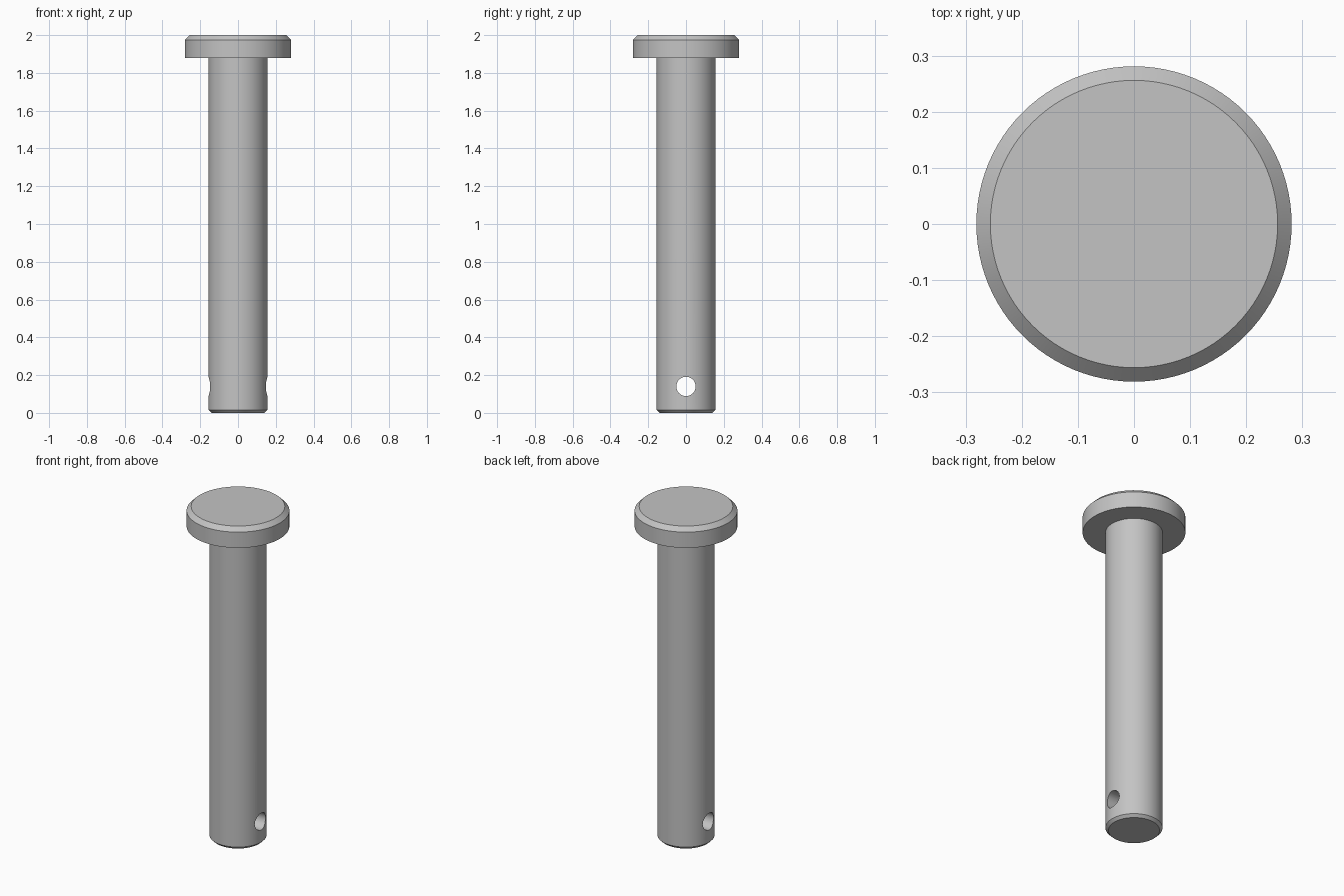
import bpy
import bmesh
import math
from mathutils import Matrix

cube = bpy.data.objects.get("Cube")
if cube:
    bpy.data.objects.remove(cube, do_unlink=True)

SEGMENTS = 96

steel = bpy.data.materials.new("grey steel")
steel.use_nodes = True
colour = (0.55, 0.55, 0.55, 1.0)
steel.diffuse_color = colour
steel.node_tree.nodes["Principled BSDF"].inputs["Base Color"].default_value = colour


def add_object(name, bm):
    bmesh.ops.recalc_face_normals(bm, faces=bm.faces)
    mesh = bpy.data.meshes.new(name)
    bm.to_mesh(mesh)
    bm.free()
    mesh.materials.append(steel)
    obj = bpy.data.objects.new(name, mesh)
    bpy.context.collection.objects.link(obj)
    return obj


def lathe(name, profile):
    """Stack rings of (radius, height) into a closed turned solid."""
    bm = bmesh.new()
    rings = []
    for radius, z in profile:
        angles = [math.tau * i / SEGMENTS for i in range(SEGMENTS)]
        rings.append([bm.verts.new((radius * math.cos(a), radius * math.sin(a), z))
                      for a in angles])
    for low, high in zip(rings, rings[1:]):
        for i in range(SEGMENTS):
            j = (i + 1) % SEGMENTS
            bm.faces.new((low[i], low[j], high[j], high[i]))
    bm.faces.new(rings[0][::-1])
    bm.faces.new(rings[-1])
    return add_object(name, bm)


# Pin: chamfered shank and chamfered flat head in one turned solid
pin = lathe("clevis_pin", [
    (0.14, 0), (0.156, 0.016),
    (0.156, 1.88), (0.281, 1.88),
    (0.281, 1.975), (0.256, 2.0),
])

# Cross hole for the retaining clip, drilled from side to side
bm = bmesh.new()
bmesh.ops.create_cone(bm, cap_ends=True, segments=48, radius1=0.051, radius2=0.051,
                      depth=0.6,
                      matrix=Matrix.Translation((0, 0, 0.14))
                      @ Matrix.Rotation(math.pi / 2, 4, 'Y'))
drill = add_object("hole_cutter", bm)
drill.hide_render = True

cut = pin.modifiers.new("cross_hole", 'BOOLEAN')
cut.operation = 'DIFFERENCE'
cut.solver = 'EXACT'
cut.object = drill

bpy.ops.object.select_all(action='DESELECT')
pin.select_set(True)
bpy.context.view_layer.objects.active = pin
bpy.ops.object.modifier_apply(modifier=cut.name)
bpy.data.objects.remove(drill, do_unlink=True)

# Smooth round walls, crisp chamfer and hole edges
bpy.ops.object.shade_smooth_by_angle(angle=math.radians(30))
